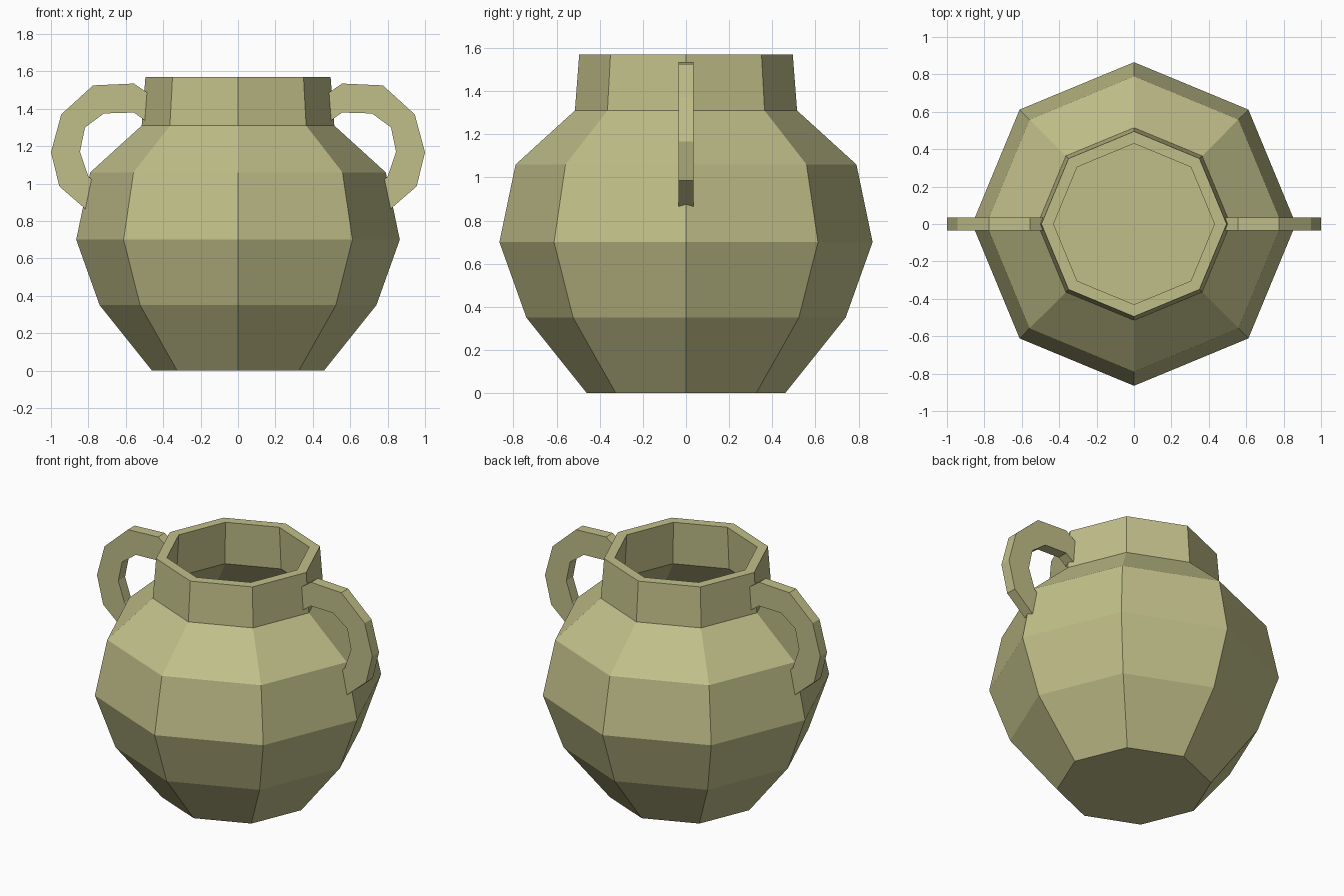
import bpy
import bmesh
from math import cos, sin, pi

if "Cube" in bpy.data.objects:
    bpy.data.objects.remove(bpy.data.objects["Cube"])

clay = bpy.data.materials.new("clay")
clay.diffuse_color = (0.53, 0.52, 0.25, 1)
clay.use_nodes = True
clay.node_tree.nodes["Principled BSDF"].inputs["Base Color"].default_value = clay.diffuse_color


def make_object(name, bm):
    bmesh.ops.recalc_face_normals(bm, faces=bm.faces)
    mesh = bpy.data.meshes.new(name)
    bm.to_mesh(mesh)
    bm.free()
    mesh.materials.append(clay)
    obj = bpy.data.objects.new(name, mesh)
    bpy.context.collection.objects.link(obj)
    return obj


def lathe(name, profile, sides):
    """Closed solid from rings of (radius, z), capped at both ends."""
    bm = bmesh.new()
    rings = [[bm.verts.new((r * cos(2 * pi * i / sides), r * sin(2 * pi * i / sides), z))
              for i in range(sides)] for r, z in profile]
    for a, b in zip(rings, rings[1:]):
        for i in range(sides):
            j = (i + 1) % sides
            bm.faces.new((a[i], a[j], b[j], b[i]))
    bm.faces.new(rings[0])
    bm.faces.new(rings[-1])
    return make_object(name, bm)


def handle(name, side, outer, inner, half_width):
    """Flat-sided band between an outer and an inner path in the xz plane."""
    bm = bmesh.new()
    sections = [[bm.verts.new((side * x, y, z)) for x, z, y in
                 ((*o, -half_width), (*o, half_width), (*i, half_width), (*i, -half_width))]
                for o, i in zip(outer, inner)]
    for a, b in zip(sections, sections[1:]):
        for k in range(4):
            m = (k + 1) % 4
            bm.faces.new((a[k], a[m], b[m], b[k]))
    bm.faces.new(sections[0])
    bm.faces.new(sections[-1])
    return make_object(name, bm)


# Hollow eight-sided pot: outside from base to rim, then inside down to the floor
outside = [(0.46, 0), (0.74, 0.35), (0.865, 0.70), (0.79, 1.06), (0.515, 1.31), (0.495, 1.57)]
inside = [(0.43, 1.57), (0.447, 1.29), (0.73, 1.03), (0.80, 0.70), (0.68, 0.38), (0.43, 0.06)]
lathe("pot_body", outside + inside, 8)

# Pair of handles from neck to shoulder, ends sunk into the wall
outer = [(0.46, 1.468), (0.556, 1.535), (0.775, 1.525), (0.945, 1.37),
         (1.0, 1.167), (0.955, 0.985), (0.79, 0.842)]
inner = [(0.46, 1.31), (0.556, 1.38), (0.717, 1.375), (0.818, 1.30),
         (0.845, 1.17), (0.80, 1.038), (0.74, 0.985)]
for name, side in (("left_handle", -1), ("right_handle", 1)):
    handle(name, side, outer, inner, 0.035)
